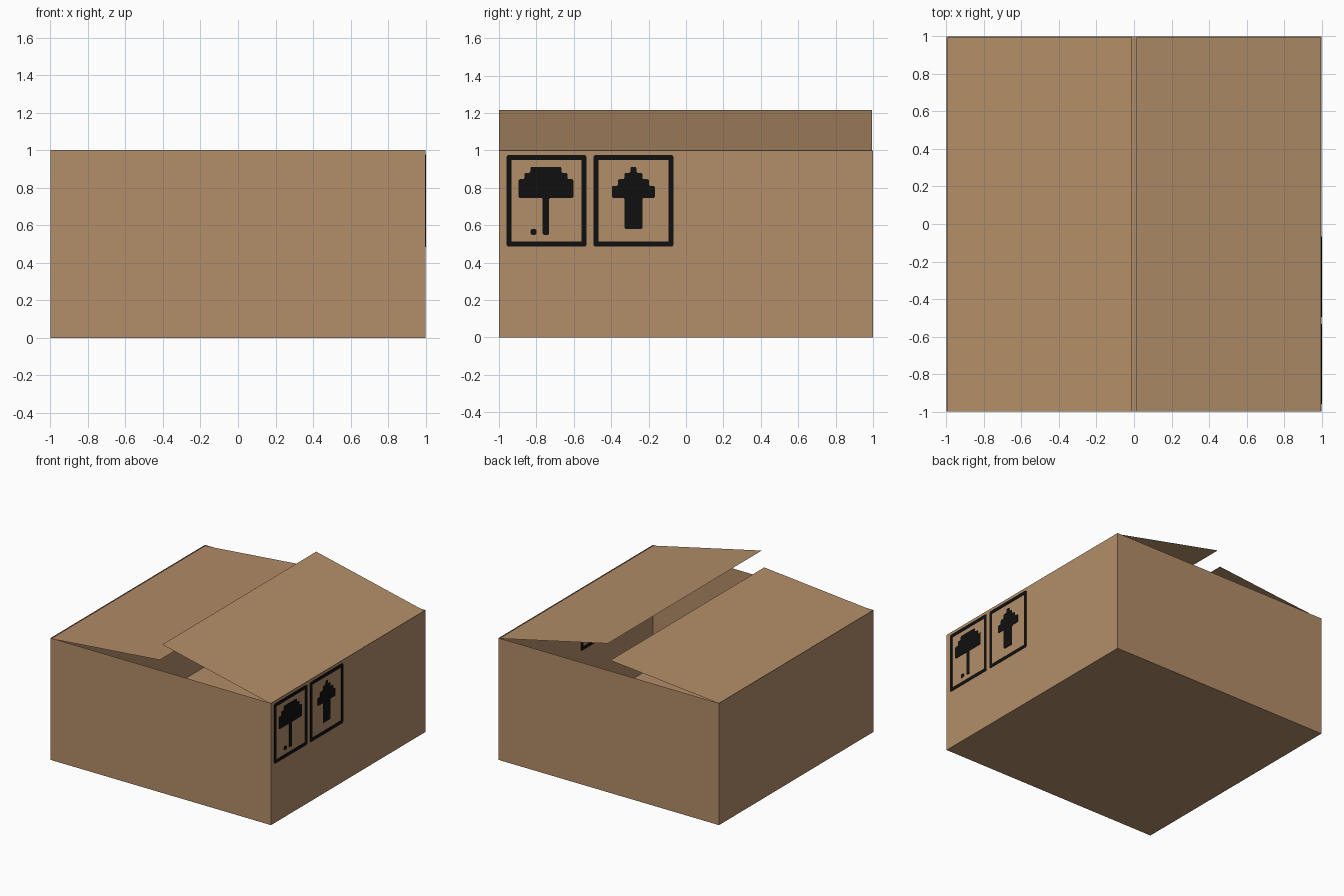
import bpy, bmesh
from mathutils import Vector

cube = bpy.data.objects.get("Cube")
if cube:
    bpy.data.objects.remove(cube, do_unlink=True)


def make_material(name, color):
    mat = bpy.data.materials.new(name)
    mat.use_nodes = True
    mat.diffuse_color = color
    mat.node_tree.nodes["Principled BSDF"].inputs["Base Color"].default_value = color
    return mat


cardboard = make_material("cardboard brown", (0.45, 0.27, 0.14, 1))
ink = make_material("ink black", (0.005, 0.005, 0.005, 1))


def finish(bm, name, mat):
    mesh = bpy.data.meshes.new(name)
    bm.to_mesh(mesh)
    bm.free()
    mesh.materials.append(mat)
    obj = bpy.data.objects.new(name, mesh)
    bpy.context.collection.objects.link(obj)
    return obj


# Open box of thin card
bm = bmesh.new()
bmesh.ops.create_cube(bm, size=2)
for v in bm.verts:
    v.co.z = (v.co.z + 1) / 2
top = [f for f in bm.faces if f.normal.z > 0.9]
bmesh.ops.delete(bm, geom=top, context="FACES_ONLY")
finish(bm, "box_body", cardboard)


# Two lid flaps, each hinged along a side wall
def flap(name, hinge_x, tip_x, tip_z):
    bm = bmesh.new()
    corners = [(hinge_x, -1, 0.995), (tip_x, -1, tip_z),
               (tip_x, 0.995, tip_z), (hinge_x, 0.995, 0.995)]
    face = bm.faces.new([bm.verts.new(c) for c in corners])
    bm.normal_update()
    if face.normal.z < 0:
        face.normal_flip()
    finish(bm, name, cardboard)


flap("left_flap", 0.995, 0.013, 1.217)
flap("right_flap", -0.995, -0.01, 1.085)

# Printed marks: thin plates that show on both sides of the left wall
PLATE = 0.006


def printed_plate(name, outline, radius, border=None):
    bm = bmesh.new()
    bm.faces.new([bm.verts.new((1 - PLATE / 2, y, z)) for y, z in outline])
    bmesh.ops.bevel(bm, geom=bm.verts[:], offset=radius, segments=2,
                    profile=0.5, affect="VERTICES")
    if border:
        middle = bm.faces[:]
        bmesh.ops.inset_region(bm, faces=middle, thickness=border,
                               use_boundary=True, use_even_offset=True)
        bmesh.ops.delete(bm, geom=middle, context="FACES")
    sheet = bmesh.ops.extrude_face_region(bm, geom=bm.faces[:])
    moved = [g for g in sheet["geom"] if isinstance(g, bmesh.types.BMVert)]
    bmesh.ops.translate(bm, verts=moved, vec=Vector((PLATE, 0, 0)))
    bmesh.ops.recalc_face_normals(bm, faces=bm.faces[:])
    finish(bm, name, ink)


def stepped_outline(center, tiers, bottom):
    """Symmetric outline from (half width, top height) tiers, top to bottom."""
    ends = [z for _, z in tiers[1:]] + [bottom]
    side = []
    for (half, z), low in zip(tiers, ends):
        side += [(half, z), (half, low)]
    return ([(center + h, z) for h, z in side]
            + [(center - h, z) for h, z in reversed(side)])


for name, center in (("umbrella", -0.746), ("arrow", -0.281)):
    printed_plate(name + "_frame", stepped_outline(center, [(0.214, 0.976)], 0.485),
                  0.012, border=0.027)

printed_plate("umbrella_mark", stepped_outline(
    -0.749, [(0.083, 0.912), (0.115, 0.88), (0.147, 0.846), (0.017, 0.746)], 0.548), 0.008)
printed_plate("arrow_mark", stepped_outline(
    -0.281, [(0.016, 0.912), (0.048, 0.88), (0.083, 0.846), (0.115, 0.81),
             (0.048, 0.746)], 0.58), 0.008)
printed_plate("umbrella_drop", stepped_outline(-0.815, [(0.016, 0.58)], 0.548), 0.01)
